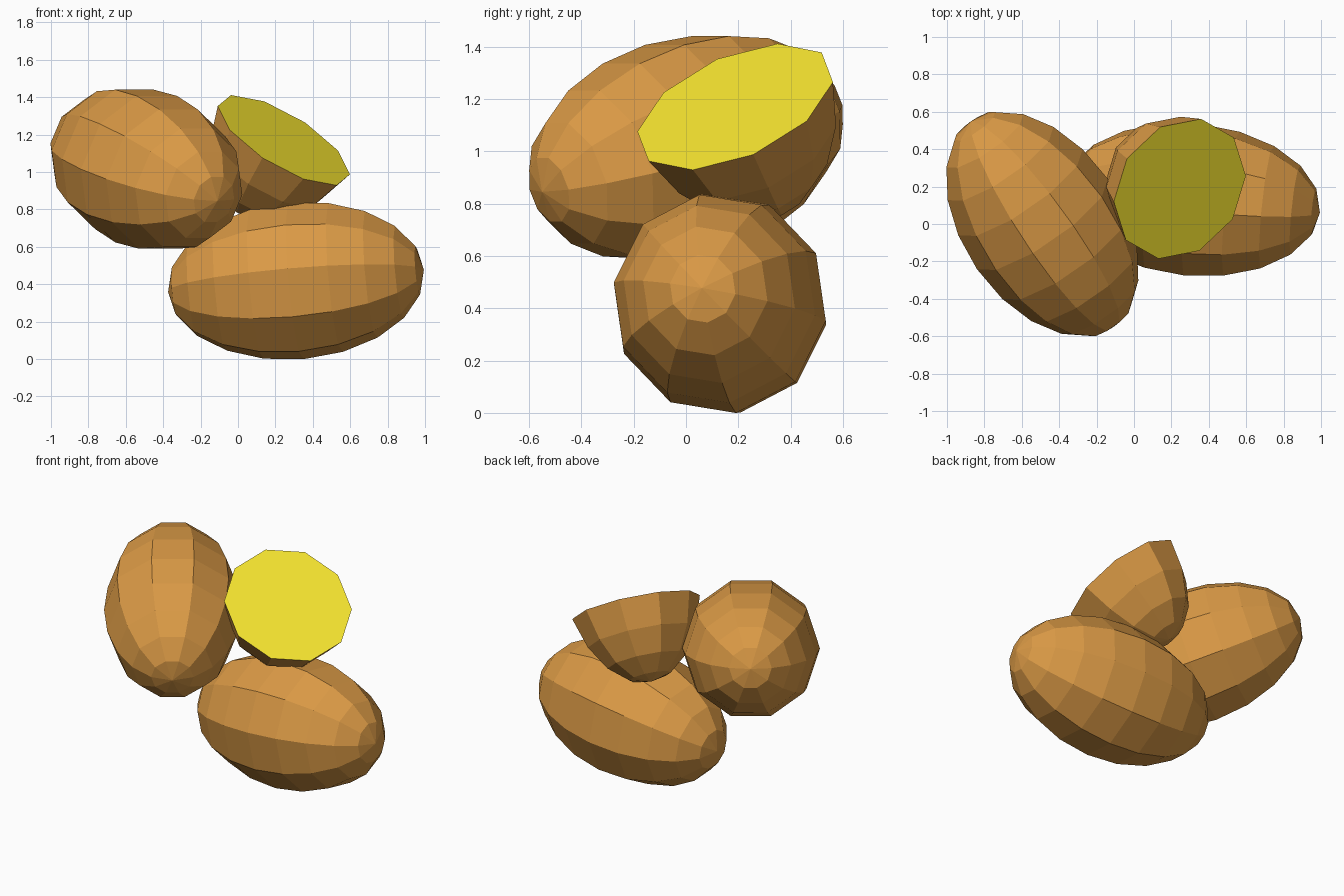
import bpy, bmesh, math
from mathutils import Vector, Matrix

if "Cube" in bpy.data.objects:
    bpy.data.objects.remove(bpy.data.objects["Cube"])

SIDES, RINGS = 10, 10


def material(name, color):
    m = bpy.data.materials.new(name)
    m.diffuse_color = color
    m.use_nodes = True
    m.node_tree.nodes["Principled BSDF"].inputs["Base Color"].default_value = m.diffuse_color
    return m


skin = material("potato_skin", (0.70, 0.32, 0.06, 1))
flesh = material("potato_flesh", (0.95, 0.80, 0.03, 1))


def potato(name, centre, axis, radii, phase, cut=0):
    """Faceted ellipsoid along axis; radii = (upward, sideways, lengthwise).
    With cut, the rings before that one are sliced off."""
    d = Vector(axis).normalized()
    u = (Vector((0, 0, 1)) - d * d.z).normalized()
    s = d.cross(u)
    frame = Matrix((u, s, d)).transposed()
    c = Vector(centre)
    if cut:  # centre is given on the cut face
        c -= d * radii[2] * math.cos(math.pi * cut / RINGS)

    def point(theta, phi):
        return c + frame @ Vector((radii[0] * math.sin(theta) * math.cos(phi),
                                   radii[1] * math.sin(theta) * math.sin(phi),
                                   radii[2] * math.cos(theta)))

    bm = bmesh.new()
    rings = [[bm.verts.new(point(math.pi * k / RINGS,
                                 math.radians(phase) + math.tau * i / SIDES))
              for i in range(SIDES)] for k in range(cut or 1, RINGS)]
    # side facets
    for a, b in zip(rings, rings[1:]):
        for i in range(SIDES):
            j = (i + 1) % SIDES
            bm.faces.new((a[i], b[i], b[j], a[j]))
    # far pole, then near pole or flat cut
    tip = bm.verts.new(point(math.pi, 0))
    for i in range(SIDES):
        bm.faces.new((rings[-1][(i + 1) % SIDES], rings[-1][i], tip))
    if cut:
        bm.faces.new(rings[0]).material_index = 1
    else:
        top = bm.verts.new(point(0, 0))
        for i in range(SIDES):
            bm.faces.new((rings[0][i], rings[0][(i + 1) % SIDES], top))
    bmesh.ops.recalc_face_normals(bm, faces=bm.faces)
    me = bpy.data.meshes.new(name)
    bm.to_mesh(me)
    bm.free()
    me.materials.append(skin)
    if cut:
        me.materials.append(flesh)
    ob = bpy.data.objects.new(name, me)
    bpy.context.collection.objects.link(ob)
    return ob


# whole potato on the ground
potato("lower_potato", (0.31, 0.13, 0.418), (0.69, -0.07, 0.06),
       (0.425, 0.412, 0.69), 9)
# whole potato leaning on it
potato("upper_potato", (-0.49, 0, 1.015), (0.38, -0.55, -0.17),
       (0.425, 0.425, 0.69), 18)
# cut half with yellow flesh
potato("half_potato", (0.245, 0.188, 1.17), (0.484, -0.351, 0.802),
       (0.426, 0.422, 0.69), 5, cut=6)
